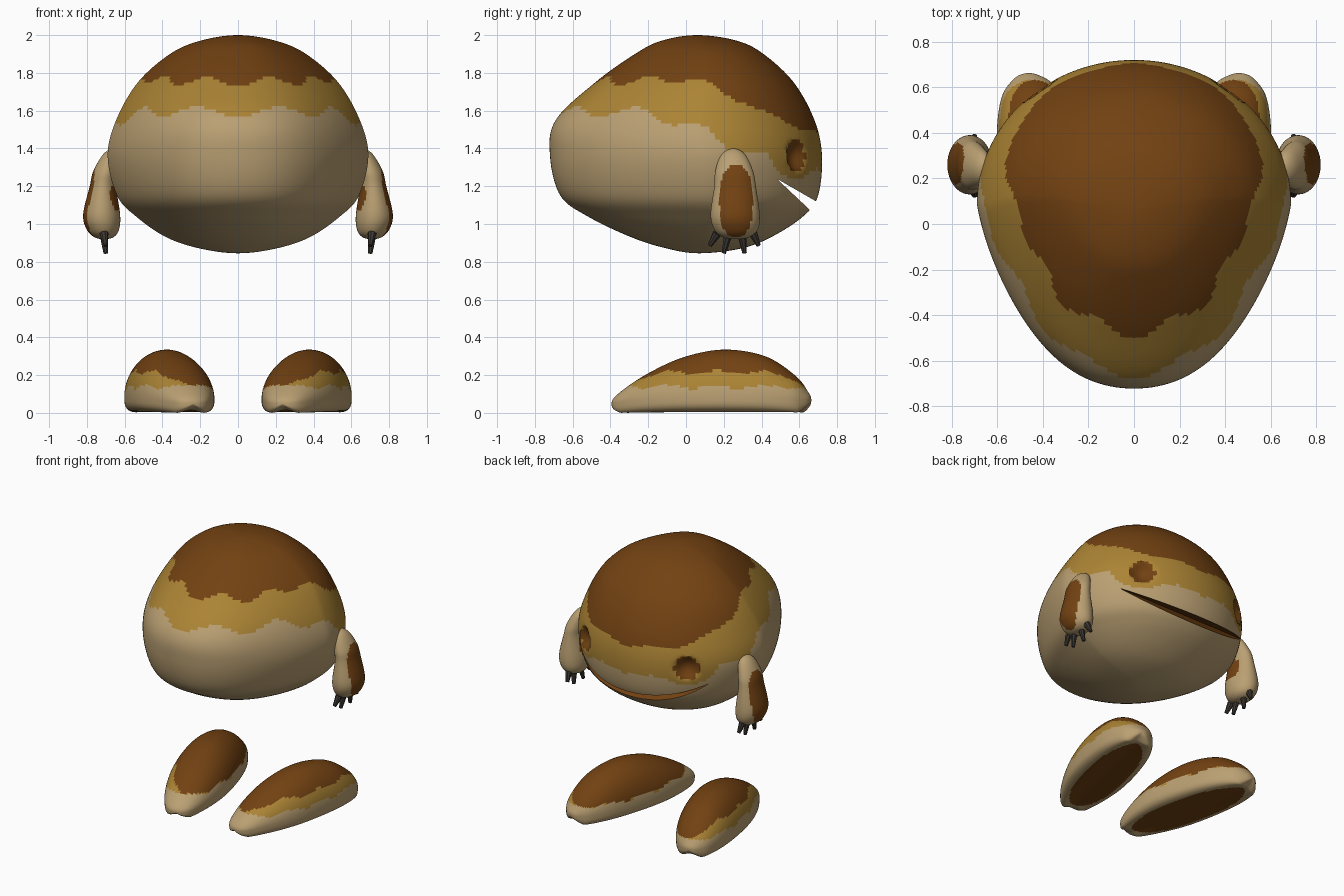
import bpy, bmesh
from math import sin, cos, pi, atan2
from mathutils import Vector

if "Cube" in bpy.data.objects:
    bpy.data.objects.remove(bpy.data.objects["Cube"])

# Shared palette; every object carries the same slots
BROWN, MUSTARD, TAN, CLAW = range(4)
PALETTE = (("dark brown fur", (0.17, 0.054, 0.006)),
           ("mustard fur", (0.41, 0.23, 0.035)),
           ("tan fur", (0.49, 0.35, 0.17)),
           ("claw black", (0.045, 0.038, 0.032)))
materials = []
for label, rgb in PALETTE:
    m = bpy.data.materials.new(label)
    m.use_nodes = True
    m.diffuse_color = (*rgb, 1)
    m.node_tree.nodes["Principled BSDF"].inputs["Base Color"].default_value = (*rgb, 1)
    materials.append(m)


def finish(name, bm, colour):
    """Colour faces by rule, then turn the bmesh into a smooth object."""
    bmesh.ops.recalc_face_normals(bm, faces=bm.faces)
    bm.normal_update()
    for f in bm.faces:
        f.material_index = colour(f.calc_center_median(), f.normal)
    mesh = bpy.data.meshes.new(name)
    bm.to_mesh(mesh)
    bm.free()
    for m in materials:
        mesh.materials.append(m)
    ob = bpy.data.objects.new(name, mesh)
    bpy.context.collection.objects.link(ob)
    return ob


def smooth(ob):
    bpy.ops.object.select_all(action='DESELECT')
    ob.select_set(True)
    bpy.context.view_layer.objects.active = ob
    bpy.ops.object.shade_smooth_by_angle(angle=0.6)


def spline(rows, steps):
    """Smooth rows of (position, centre, centre, radius, radius) with rounded ends."""
    def flip(r):
        return (r[0], r[1], r[2], -r[3], -r[4])
    p = [flip(rows[1])] + rows + [flip(rows[-2])]
    out = []
    for i in range(1, len(p) - 2):
        for k in range(steps):
            t = k / steps
            out.append([0.5 * (2 * b + (c - a) * t + (2 * a - 5 * b + 4 * c - d) * t * t
                               + (3 * b - a - 3 * c + d) * t ** 3)
                        for a, b, c, d in zip(*p[i - 1:i + 3])])
    return out + [list(rows[-1])]


def loft(rows, steps, count, point):
    bm = bmesh.new()
    rings = [[bm.verts.new(point(r, 2 * pi * k / count)) for k in range(count)]
             for r in spline(rows, steps)]
    for a, b in zip(rings, rings[1:]):
        for k in range(count):
            n = (k + 1) % count
            bm.faces.new((a[k], a[n], b[n], b[k]))
    bmesh.ops.remove_doubles(bm, verts=bm.verts, dist=1e-5)
    return bm


def lookup(x, table):
    for (x0, v0), (x1, v1) in zip(table, table[1:]):
        if x < x1:
            return v0 + (v1 - v0) * max(0, x - x0) / (x1 - x0)
    return table[-1][1]


# Body: egg outline, narrower towards -y
body_rows = [(2.0, 0, .06, 0, 0), (1.97, 0, .07, .2, .2), (1.9, 0, .07, .36, .34),
             (1.75, 0, .045, .53, .525), (1.55, 0, -.005, .645, .685),
             (1.36, 0, 0, .69, .72), (1.15, 0, .017, .64, .682),
             (1.04, 0, .05, .54, .57), (.93, 0, .08, .38, .37),
             (.87, 0, .095, .2, .195), (.845, 0, .07, 0, 0)]
EYE_R = 0.085
eyes = [(Vector((s * .42, .59, 1.36)), Vector((s * .57, .82, 0)).normalized()) for s in (1, -1)]


def body_point(r, a):
    z, _, yc, w, h = r
    s, c = sin(a), cos(a)
    narrow = 1 - .2 * abs(s) * max(c, 0)
    return (w * s * narrow, yc + h * .12 - c * h * (1.12 if c > 0 else .88), z)


def eye_distance(p, eye):
    d = p - eye[0]
    depth = d.dot(eye[1])
    return (d - eye[1] * depth).length if depth > -.2 else 9


def body_colour(p, n):
    if min(eye_distance(p, e) for e in eyes) < EYE_R:
        return BROWN
    wave = cos(10 * atan2(p.x, .09 - p.y)) * (1 if p.y < .2 else .4)
    if p.z > lookup(p.y, [(-.7, 1.745), (0, 1.77), (.15, 1.72), (.5, 1.55), (.7, 1.48)]) - .025 * wave:
        return BROWN
    low = lookup(p.y, [(-.7, 1.595), (-.2, 1.59), (.1, 1.49), (.22, 1.4), (.42, 1.38),
                       (.5, 1.25), (.58, 1.24), (.66, 1.28)])
    return MUSTARD if p.z > low - .028 * wave else TAN


bm = loft(body_rows, 11, 160, body_point)
for v in bm.verts:
    for e in eyes:
        d = eye_distance(v.co, e) / EYE_R
        if d < 1:
            v.co -= e[1] * .05 * (1 - d * d)
body = finish("body", bm, body_colour)

# Mouth: a thin wedge cut across the face
bm = bmesh.new()
wedge = [(.48, 1.24), (.85, 1.027), (.85, .892)]
sides = [[bm.verts.new((x, y, z)) for y, z in wedge] for x in (-.9, .9)]
for side in sides:
    bm.faces.new(side)
for i in range(3):
    j = (i + 1) % 3
    bm.faces.new((sides[0][i], sides[0][j], sides[1][j], sides[1][i]))
cutter = finish("mouth_cutter", bm, lambda p, n: BROWN)
cutter.hide_render = True
cut = body.modifiers.new("mouth", 'BOOLEAN')
cut.operation = 'DIFFERENCE'
cut.solver = 'EXACT'
cut.object = cutter
bpy.context.view_layer.objects.active = body
bpy.ops.object.modifier_apply(modifier=cut.name)
bpy.data.objects.remove(cutter)
smooth(body)

arm_rows = [(1.4, .66, .25, 0, 0), (1.37, .668, .25, .045, .062), (1.28, .7, .255, .066, .1),
            (1.2, .715, .26, .07, .11), (1.05, .722, .26, .098, .13), (.97, .715, .265, .085, .115),
            (.93, .71, .265, .05, .07), (.92, .71, .265, 0, 0)]
claw_lines = [((.71, .165, .95), (.7, .125, .885)), ((.71, .225, .95), (.7, .2, .845)),
              ((.71, .295, .95), (.7, .31, .845)), ((.71, .355, .95), (.7, .385, .885))]
foot_rows = [(-.54, 0, .05, 0, 0), (-.5, 0, .055, .085, .05), (-.35, 0, .07, .155, .135),
             (-.15, 0, .08, .2, .215), (.07, 0, .085, .205, .25), (.29, 0, .085, .18, .215),
             (.45, 0, .075, .125, .125), (.52, 0, .07, .06, .045), (.54, 0, .07, 0, 0)]
AXIS = Vector((.23, .973))

for side, word in ((1, "left"), (-1, "right")):
    # Arm with a long outer patch and a small inner patch
    def arm_point(r, a):
        return (side * (r[1] + r[3] * cos(a)), r[2] + r[4] * sin(a), r[0])

    def arm_colour(p, n):
        if n.x * side > 0:
            inside = abs((p.y - .265) / .088) ** 2.5 + abs((p.z - 1.12) / .19) ** 2.5 < 1
        else:
            inside = abs((p.y - .24) / .085) ** 2.5 + abs((p.z - 1.14) / .075) ** 2.5 < 1
        return BROWN if inside else TAN

    smooth(finish(word + "_arm", loft(arm_rows, 6, 48, arm_point), arm_colour))

    # Claws
    bm = bmesh.new()
    for base, tip in claw_lines:
        b, t = (Vector((side * q[0], q[1], q[2])) for q in (base, tip))
        d = t - b
        mat = d.to_track_quat('Z', 'Y').to_matrix().to_4x4()
        mat.translation = (b + t) / 2
        bmesh.ops.create_cone(bm, cap_ends=True, segments=8, radius1=.024, radius2=.012,
                              depth=d.length, matrix=mat)
    smooth(finish(word + "_claws", bm, lambda p, n: CLAW))

    # Foot, splayed outwards, with an arched sole
    def foot_point(r, a):
        s, _, zc, w, up = r
        k, x = sin(a), w * cos(a)
        if k >= 0:
            z = zc + up * k
        else:
            fade = min(1, w / .1)
            z = zc + fade * (.04 * k ** 4 - (zc + .025) * abs(k) ** .6)
        return (side * (.36 + s * AXIS.x + x * AXIS.y), .135 + s * AXIS.y - x * AXIS.x, max(z, 0))

    def foot_colour(p, n):
        dx, dy = side * p.x - .36, p.y - .135
        along, across = dx * AXIS.x + dy * AXIS.y, dx * AXIS.y - dy * AXIS.x
        if n.z < -.3 and p.z < .06:
            width = .15 * max(0, 1 - (along / .46) ** 2) ** .5
            return BROWN if abs(across) < width else TAN
        ripple = .01 * sin(along * 24)
        if p.z > .14 + .075 * min(1, max(0, across * 8)) + ripple:
            return BROWN
        return MUSTARD if p.z > .138 + ripple else TAN

    smooth(finish(word + "_foot", loft(foot_rows, 9, 80, foot_point), foot_colour))
